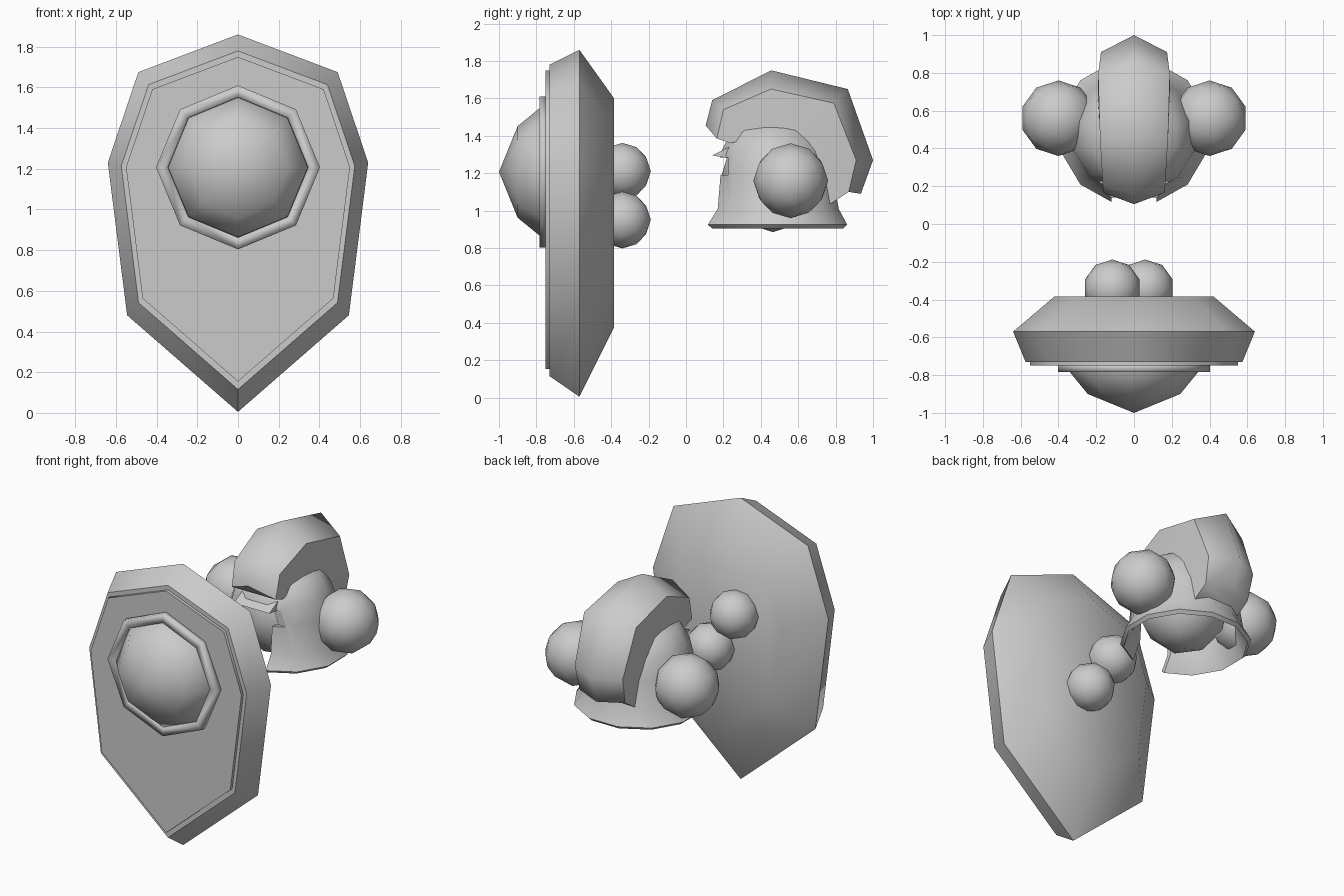
import bpy, bmesh, math
from mathutils import Vector, Matrix

if "Cube" in bpy.data.objects:
    bpy.data.objects.remove(bpy.data.objects["Cube"])

grey = bpy.data.materials.new("light_grey")
grey.diffuse_color = (0.6, 0.6, 0.6, 1)
grey.use_nodes = True
grey.node_tree.nodes["Principled BSDF"].inputs["Base Color"].default_value = grey.diffuse_color


def finish(name, bm, angle=60):
    bmesh.ops.recalc_face_normals(bm, faces=bm.faces)
    me = bpy.data.meshes.new(name)
    bm.to_mesh(me)
    bm.free()
    me.materials.append(grey)
    ob = bpy.data.objects.new(name, me)
    bpy.context.collection.objects.link(ob)
    smooth(ob, angle)
    return ob


def smooth(ob, angle):
    bpy.ops.object.select_all(action='DESELECT')
    ob.select_set(True)
    bpy.context.view_layer.objects.active = ob
    bpy.ops.object.shade_smooth_by_angle(angle=math.radians(angle))


def loft(name, rings, caps=True, closed=False, angle=60):
    """Skin a list of equal-length point loops."""
    bm = bmesh.new()
    loops = [[bm.verts.new(p) for p in r] for r in rings]
    n = len(loops[0])
    pairs = list(zip(loops, loops[1:]))
    if closed:
        pairs.append((loops[-1], loops[0]))
    for a, b in pairs:
        for i in range(n):
            j = (i + 1) % n
            bm.faces.new((a[i], a[j], b[j], b[i]))
    if caps and not closed:
        bm.faces.new(loops[0])
        bm.faces.new(loops[-1])
    bmesh.ops.remove_doubles(bm, verts=bm.verts, dist=1e-5)
    return finish(name, bm, angle)


def ball(name, centre, r, scale=(1, 1, 1)):
    bm = bmesh.new()
    bmesh.ops.create_icosphere(bm, subdivisions=2, radius=r)
    bmesh.ops.scale(bm, vec=scale, verts=bm.verts)
    bmesh.ops.translate(bm, vec=centre, verts=bm.verts)
    return finish(name, bm, 60)


# Shield: one outline repeated at several depths and scales
half = [(0, 1.86), (0.49, 1.675), (0.64, 1.23), (0.545, 0.48), (0, 0.005)]
outline = half + [(-x, z) for x, z in half[-2:0:-1]]


def shield_ring(y, s, lift):
    return [(x * s, y, z * s + lift) for x, z in outline]


loft("shield_body", [shield_ring(-0.385, 0.66, 0.373), shield_ring(-0.57, 1, 0),
                     shield_ring(-0.73, 0.897, 0.111)], angle=55)
loft("shield_front_plate", [shield_ring(-0.72, 0.86, 0.15),
                            shield_ring(-0.75, 0.86, 0.15)], angle=55)


# Shield boss and its rim, eight sided
def boss_ring(r, y):
    return [(r * math.sin(i * math.pi / 4), y, 1.207 + r * math.cos(i * math.pi / 4))
            for i in range(8)]


loft("boss_rim", [boss_ring(r, y) for r, y in
                  [(0.403, -0.74), (0.403, -0.784), (0.345, -0.784), (0.345, -0.74)]],
     closed=True, angle=100)
loft("boss_dome", [boss_ring(r, y) for r, y in
                   [(0.345, -0.74), (0.343, -0.78), (0.245, -0.9), (0, -1.0)]],
     caps=False)

# Two hands behind the shield
ball("hand_upper", (-0.115, -0.34, 1.21), 0.152)
ball("hand_lower", (0.06, -0.34, 0.95), 0.152)

# Head inside the helmet and the balls at its sides
ball("head", (0, 0.465, 1.185), 0.3, (0.92, 0.92, 1))
for side, label in ((-1, "left"), (1, "right")):
    ball("side_ball_" + label, (side * 0.4, 0.56, 1.16), 0.2)

# Helmet shell with flared brim
SEG = 12


def helmet_ring(r, z, cy):
    return [(r * 1.03 * math.cos((i + 0.5) * math.tau / SEG),
             cy + r * math.sin((i + 0.5) * math.tau / SEG), z) for i in range(SEG)]


helmet = loft("helmet", [helmet_ring(*p) for p in
                         [(0, 1.5, 0.465), (0.225, 1.43, 0.465), (0.29, 1.32, 0.47),
                          (0.32, 1.2, 0.475), (0.343, 1.01, 0.485),
                          (0.39, 0.925, 0.485), (0.37, 0.905, 0.485),
                          (0.315, 1.01, 0.485), (0.292, 1.2, 0.475),
                          (0.262, 1.32, 0.47), (0.2, 1.405, 0.465), (0, 1.47, 0.465)]],
              caps=False, angle=50)


# T-shaped face opening cut from the shell
def box(name, lo, hi):
    bm = bmesh.new()
    bmesh.ops.create_cube(bm, size=1)
    lo, hi = Vector(lo), Vector(hi)
    bm.transform(Matrix.Translation((lo + hi) / 2) @ Matrix.Diagonal((*(hi - lo), 1)))
    return finish(name, bm)


for name, lo, hi in (("eye_slot_cutter", (-0.26, 0, 1.19), (0.26, 0.225, 1.285)),
                     ("mouth_slot_cutter", (-0.12, 0, 0.8), (0.12, 0.25, 1.2))):
    cutter = box(name, lo, hi)
    mod = helmet.modifiers.new(name, 'BOOLEAN')
    mod.object = cutter
    mod.operation = 'DIFFERENCE'
    mod.solver = 'EXACT'
    bpy.context.view_layer.objects.active = helmet
    bpy.ops.object.modifier_apply(modifier=name)
    bpy.data.objects.remove(cutter)
smooth(helmet, 50)

# Small pointed brow above the eye slot
loft("brow", [[(x, 0.14, 1.295), (x, 0.23, 1.34), (x, 0.23, 1.28)] for x in (-0.13, 0.13)],
     angle=30)

# Crest: ridge, edge and inner points (y, z) with half width at each station
stations = [((0.105, 1.455), (0.165, 1.385), (0.24, 1.36), 0.16),
            ((0.14, 1.59), (0.2, 1.54), (0.3, 1.38), 0.165),
            ((0.455, 1.75), (0.455, 1.65), (0.455, 1.42), 0.18),
            ((0.865, 1.65), (0.79, 1.575), (0.66, 1.36), 0.19),
            ((1.0, 1.27), (0.91, 1.27), (0.74, 1.2), 0.175),
            ((0.935, 1.09), (0.87, 1.1), (0.77, 1.035), 0.165)]
loft("crest", [[(0, *ridge), (w, *edge), (w, *inner), (-w, *inner), (-w, *edge)]
               for ridge, edge, inner, w in stations], angle=62)
